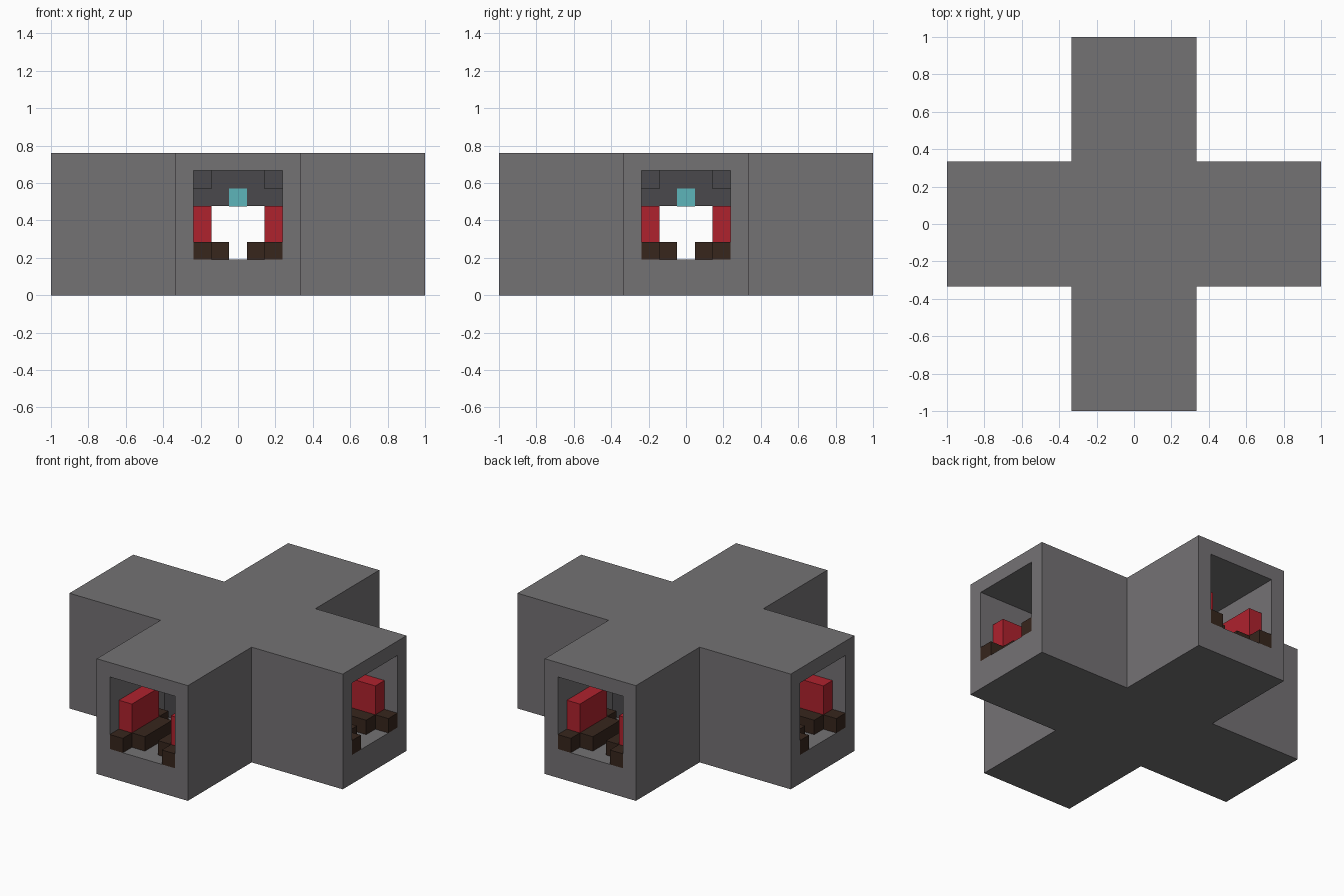
import bpy
import bmesh
from math import pi
from mathutils import Matrix, Vector

cube = bpy.data.objects.get("Cube")
if cube:
    bpy.data.objects.remove(cube, do_unlink=True)

U = 2 / 21            # one block
HALF = 10.5           # centre to arm end, in blocks


def material(name, rgb):
    mat = bpy.data.materials.new(name)
    mat.use_nodes = True
    mat.diffuse_color = (*rgb, 1)
    bsdf = next(n for n in mat.node_tree.nodes if n.type == "BSDF_PRINCIPLED")
    bsdf.inputs["Base Color"].default_value = (*rgb, 1)
    bsdf.inputs["Roughness"].default_value = 0.9
    return mat


stone = material("stone grey", (0.175, 0.168, 0.175))
iron = material("dark grey", (0.068, 0.066, 0.072))
wood = material("dark brown", (0.038, 0.019, 0.012))
cloth = material("red", (0.43, 0.016, 0.027))
glow = material("teal", (0.11, 0.46, 0.49))


def finish(name, bm, mat):
    bmesh.ops.recalc_face_normals(bm, faces=bm.faces)
    bmesh.ops.scale(bm, vec=(U, U, U), verts=bm.verts)
    mesh = bpy.data.meshes.new(name)
    bm.to_mesh(mesh)
    bm.free()
    mesh.materials.append(mat)
    obj = bpy.data.objects.new(name, mesh)
    bpy.context.collection.objects.link(obj)
    return obj


def extrude(bm, points, offset):
    face = bm.faces.new([bm.verts.new(p) for p in points])
    result = bmesh.ops.extrude_face_region(bm, geom=[face])
    verts = [g for g in result["geom"] if isinstance(g, bmesh.types.BMVert)]
    bmesh.ops.translate(bm, vec=offset, verts=verts)


def cross_prism(name, half_width, length, bottom, top):
    w, points = half_width, []
    for q in range(4):
        turn = Matrix.Rotation(q * pi / 2, 3, "Z")
        for x, y in ((-w, -length), (w, -length), (w, -w)):
            points.append(turn @ Vector((x, y, bottom)))
    bm = bmesh.new()
    extrude(bm, points, (0, 0, top - bottom))
    return finish(name, bm, stone)


def box(bm, x, y, z):
    """Block spanning x, y (measured in from the arm end) and z ranges."""
    lo, hi = Vector((x[0], y[0] - HALF, z[0])), Vector((x[1], y[1] - HALF, z[1]))
    size = hi - lo
    bmesh.ops.create_cube(bm, size=1, matrix=Matrix.Translation((lo + hi) / 2)
                          @ Matrix.Diagonal((*size, 1)))


def pair(bm, x, y, z):
    box(bm, x, y, z)
    box(bm, (-x[1], -x[0]), y, z)


# Crossing corridors, hollowed through all four ends
shell = cross_prism("corridor_shell", 3.5, HALF, 0, 8)
cutter = cross_prism("corridor_cutter", 2.5, HALF + 1, 2, 7)
cutter.hide_render = True
cut = shell.modifiers.new("hollow", "BOOLEAN")
cut.operation = "DIFFERENCE"
cut.solver = "EXACT"
cut.object = cutter
bpy.context.view_layer.objects.active = shell
bpy.ops.object.modifier_apply(modifier=cut.name)
bpy.data.objects.remove(cutter, do_unlink=True)

for index, side in enumerate(("front", "left", "back", "right")):
    parts = []

    # Bench seats along both walls
    bm = bmesh.new()
    pair(bm, (0.5, 2.5), (1, 4), (2, 3))
    parts.append(finish(side + "_bench_seats", bm, wood))

    # Low end tables at both ends of each bench
    bm = bmesh.new()
    pair(bm, (1.5, 2.5), (0, 1), (2, 3))
    pair(bm, (1.5, 2.5), (4, 5), (2, 3))
    parts.append(finish(side + "_end_tables", bm, wood))

    # Padded backrests
    bm = bmesh.new()
    pair(bm, (1.5, 2.5), (1, 4), (3, 5))
    parts.append(finish(side + "_backrests", bm, cloth))

    # Archway with notched upper corners
    half = [(1.5, 5), (1.5, 2), (2.5, 2), (2.5, 6), (1.5, 6), (1.5, 7)]
    outline = half + [(-x, z) for x, z in reversed(half)]
    bm = bmesh.new()
    extrude(bm, [(x, 6 - HALF, z) for x, z in outline], (0, 1, 0))
    parts.append(finish(side + "_archway", bm, iron))

    # Blocks behind the notches
    bm = bmesh.new()
    pair(bm, (1.5, 2.5), (7, 8), (6, 7))
    parts.append(finish(side + "_corner_blocks", bm, iron))

    # Lamp set into the lintel, slightly proud
    bm = bmesh.new()
    box(bm, (-0.5, 0.5), (5.95, 7.05), (4.98, 6))
    parts.append(finish(side + "_lintel_lamp", bm, glow))

    for part in parts:
        part.rotation_euler.z = index * pi / 2
